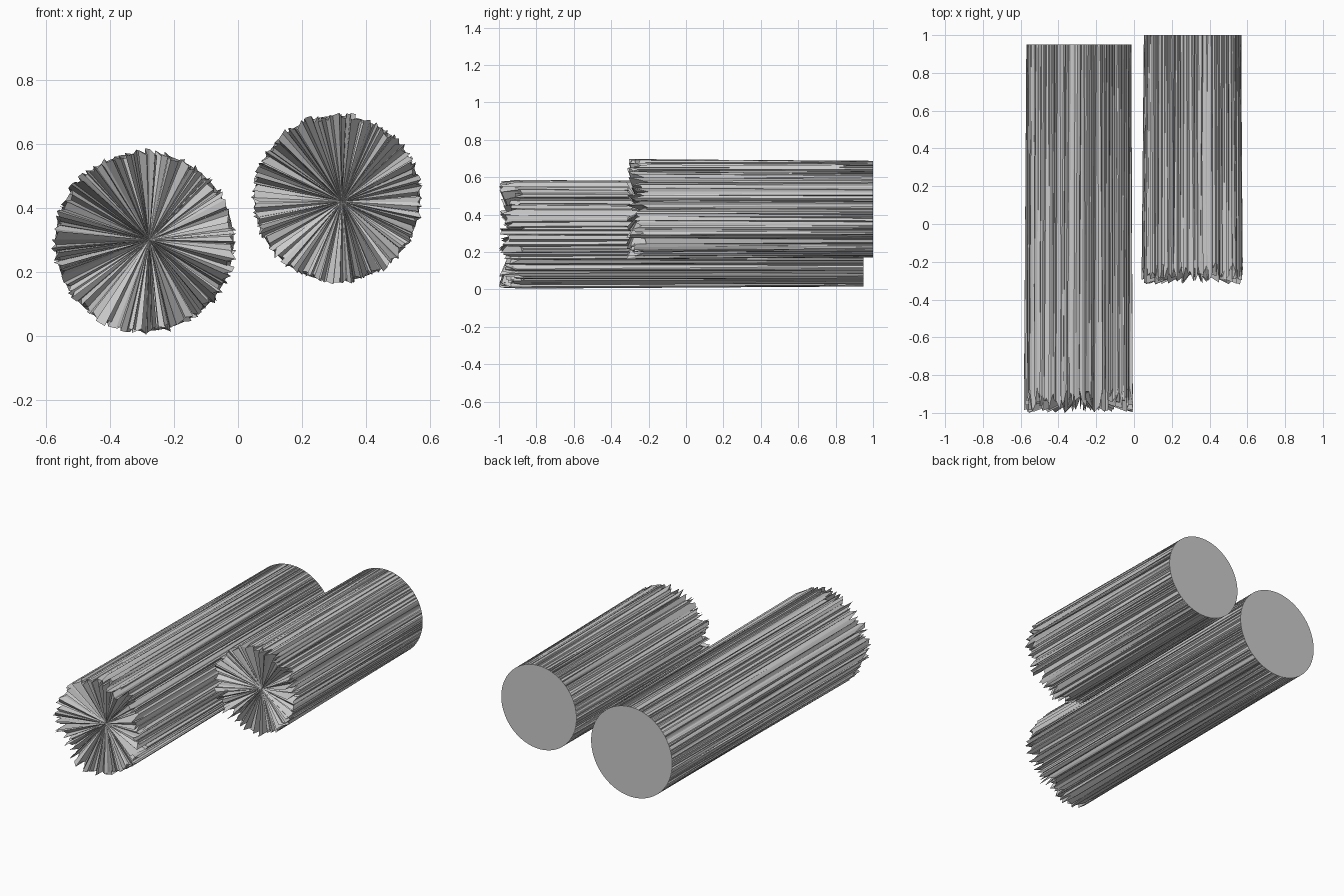
import bpy, bmesh, random
from math import cos, sin, tau

if "Cube" in bpy.data.objects:
    bpy.data.objects.remove(bpy.data.objects["Cube"])

random.seed(7)
SIDES = 256


def snapped_log(name, x, z, radius, jitter, back, front, depth, hub):
    """Log along y: clean sawn back end, splintered front end."""
    bm = bmesh.new()
    rear, rim = [], []
    for i in range(SIDES):
        a = tau * i / SIDES
        rear.append(bm.verts.new((x + radius * cos(a), back, z + radius * sin(a))))
        # splinter tips wander outward, sideways and lengthwise
        a += random.uniform(-1, 1) * jitter / radius
        r = radius + random.uniform(-jitter, jitter)
        y = front + random.uniform(0, depth)
        rim.append(bm.verts.new((x + r * cos(a), y, z + r * sin(a))))
    centre = bm.verts.new(hub)

    # sawn end, bark and splintered fan
    bm.faces.new(rear)
    for i in range(SIDES):
        j = (i + 1) % SIDES
        bm.faces.new((rear[i], rim[i], rim[j], rear[j]))
        bm.faces.new((rim[i], centre, rim[j]))
    bmesh.ops.recalc_face_normals(bm, faces=bm.faces)

    mesh = bpy.data.meshes.new(name)
    bm.to_mesh(mesh)
    bm.free()
    obj = bpy.data.objects.new(name, mesh)
    bpy.context.collection.objects.link(obj)
    return obj


# long low log and shorter raised log
snapped_log("long_log", -0.292, 0.294, 0.278, 0.014, 0.95, -1.0, 0.14, (-0.277, -0.90, 0.30))
snapped_log("short_log", 0.31, 0.43, 0.258, 0.013, 1.0, -0.32, 0.12, (0.325, -0.23, 0.42))
